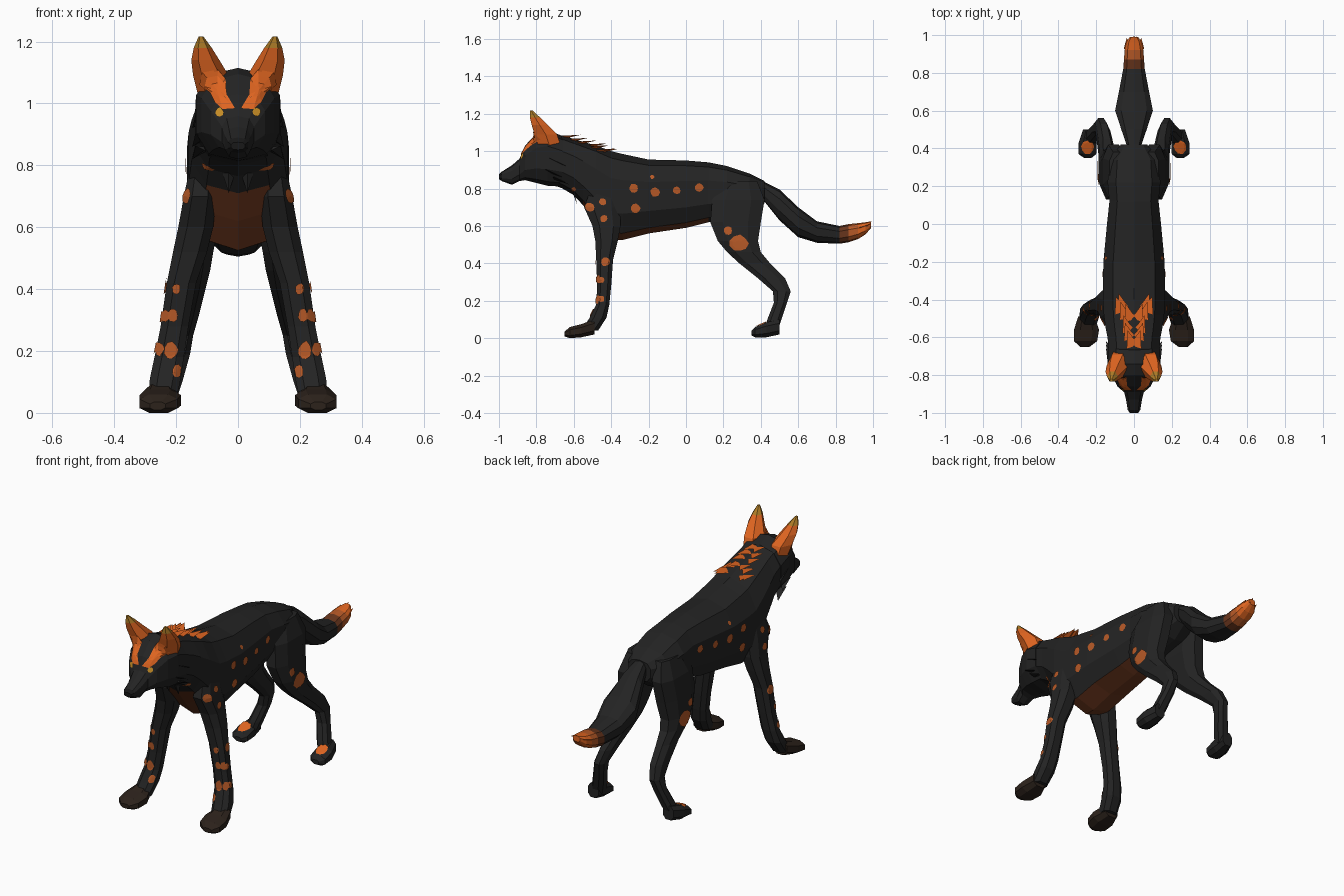
import bpy, bmesh, math, random
from mathutils import Vector
from mathutils.bvhtree import BVHTree

random.seed(4)
if "Cube" in bpy.data.objects:
    bpy.data.objects.remove(bpy.data.objects["Cube"])


def material(name, r, g, b):
    m = bpy.data.materials.new(name)
    m.use_nodes = True
    m.diffuse_color = (r, g, b, 1)
    bsdf = m.node_tree.nodes["Principled BSDF"]
    bsdf.inputs["Base Color"].default_value = (r, g, b, 1)
    bsdf.inputs["Roughness"].default_value = 0.9
    return m


FUR = material("black fur", .017, .017, .017)
NOSE = material("nose black", .009, .009, .009)
ORANGE = material("bright orange", .74, .13, .015)
RUST = material("rust spots", .47, .1, .02)
BELLY = material("belly brown", .14, .036, .012)
PAW = material("paw brown", .025, .016, .011)
EYE = material("amber eyes", .6, .28, .02)
TIP = material("ochre ear tips", .42, .2, .02)


def finish(bm, name, mats):
    mesh = bpy.data.meshes.new(name)
    bm.to_mesh(mesh)
    bm.free()
    for m in mats:
        mesh.materials.append(m)
    obj = bpy.data.objects.new(name, mesh)
    bpy.context.collection.objects.link(obj)
    return obj


def loft(name, sections, axis, mats=(FUR,), rule=None, sides=10, side=1, power=.8):
    """Skin rounded sections: (position, a0, a1, b0, b1) along y (x, z) or z (y, x)."""
    bm = bmesh.new()
    angles = [math.tau * (i + .5) / sides for i in range(sides)]
    wide = max(math.cos(a) for a in angles)
    high = max(math.sin(a) for a in angles)
    rings = []
    for t, a0, a1, b0, b1 in sections:
        ring = []
        for ang in angles:
            c, s = math.cos(ang) / wide, math.sin(ang) / high
            a = (a0 + a1) / 2 + (a1 - a0) / 2 * math.copysign(abs(c) ** power, c)
            b = (b0 + b1) / 2 + (b1 - b0) / 2 * math.copysign(abs(s) ** power, s)
            co = (a * side, t, b) if axis == "y" else (b * side, a, t)
            ring.append(bm.verts.new(co))
        rings.append(ring)
    for lo, hi in zip(rings, rings[1:]):
        for i in range(sides):
            j = (i + 1) % sides
            bm.faces.new((lo[i], lo[j], hi[j], hi[i]))
    bm.faces.new(rings[0])
    bm.faces.new(rings[-1])
    bmesh.ops.recalc_face_normals(bm, faces=bm.faces)
    if rule:
        for f in bm.faces:
            f.material_index = rule(f.calc_center_median(), f.normal)
    return finish(bm, name, mats)


def centred(rows):
    return [(y, -w, w, lo, hi) for y, lo, hi, w in rows]


def tree_of(*objs):
    verts, polys = [], []
    for o in objs:
        n = len(verts)
        verts += [v.co.copy() for v in o.data.vertices]
        polys += [[n + i for i in p.vertices] for p in o.data.polygons]
    return BVHTree.FromPolygons(verts, polys)


def plate(name, tree, outline, direction, mat):
    """Lay a thin patch on a surface by projecting an outline along a direction."""
    d = Vector(direction)
    mid = sum(outline, Vector()) / len(outline)
    anchor = tree.ray_cast(mid - d * 3, d)[0]

    def drop(p):
        hit = tree.ray_cast(p - d * 3, d)[0]
        if hit is None or abs((hit - anchor).dot(d)) > .07:
            hit = tree.find_nearest(p + d * (anchor - p).dot(d))[0]
        return hit - d * .005

    bm = bmesh.new()
    centre = bm.verts.new(drop(mid))
    rings = [[bm.verts.new(drop(mid.lerp(p, k))) for p in outline] for k in (.35, .7, 1)]
    n = len(outline)
    for i in range(n):
        j = (i + 1) % n
        bm.faces.new((centre, rings[0][i], rings[0][j]))
        for r, q in zip(rings, rings[1:]):
            bm.faces.new((r[i], q[i], q[j], r[j]))
    bm.normal_update()
    for f in bm.faces:
        if f.normal.dot(d) > 0:
            f.normal_flip()
    finish(bm, name, [mat])


def spot(name, tree, centre, radius, direction, mat=RUST, stretch=1):
    d = Vector(direction)
    u = Vector((0, 1, 0)) if abs(d.y) < .5 else Vector((1, 0, 0))
    v = d.cross(u)
    pts = []
    for i in range(9):
        a, r = math.tau * i / 9, radius * random.uniform(.9, 1.12)
        pts.append(Vector(centre) + u * r * math.cos(a) + v * r * stretch * math.sin(a))
    plate(name, tree, pts, d, mat)


def tufts(name, blades, mat):
    """Pointed flat locks of fur: (base, tip, width)."""
    bm = bmesh.new()
    for base, tip, width in blades:
        b, t = Vector(base), Vector(tip)
        across = (t - b).cross(Vector((0, .3, 1))).normalized() * width / 2
        lift = (t - b).cross(across).normalized() * width * .2
        q = [bm.verts.new(p) for p in (b - across, b + across, b + lift, t)]
        for tri in ((0, 1, 2), (0, 1, 3), (1, 2, 3), (2, 0, 3)):
            bm.faces.new([q[k] for k in tri])
    bmesh.ops.recalc_face_normals(bm, faces=bm.faces)
    finish(bm, name, [mat])


# Torso and neck, with a brown underside
torso = loft("torso", centred([
    (-.76, .84, 1.06, .10), (-.66, .80, 1.085, .135), (-.6, .765, 1.065, .14),
    (-.55, .71, 1.05, .15), (-.48, .62, 1.03, .16), (-.4, .525, 1.0, .165),
    (-.34, .525, .985, .165), (-.2, .56, .955, .162), (0, .59, .95, .143),
    (.12, .62, .94, .13), (.22, .64, .92, .14), (.34, .66, .88, .13), (.42, .72, .84, .07)]),
    "y", (FUR, BELLY), lambda c, n: int(n.z < -.3 and abs(c.x) < .08 and -.56 < c.y < .17))

# Head and muzzle
head = loft("head", centred([
    (-1, .85, .875, .022), (-.985, .84, .89, .033), (-.93, .82, .925, .042),
    (-.89, .84, .96, .052), (-.86, .845, 1.03, .088), (-.8, .83, 1.095, .118),
    (-.74, .815, 1.115, .135), (-.66, .81, 1.08, .138)]),
    "y", (FUR, NOSE), lambda c, n: int(c.y < -.98), power=.75)

# Tail fading through brown and rust to an orange end
loft("tail", centred([
    (.33, .78, .875, .03), (.42, .73, .835, .04), (.5, .63, .795, .067), (.6, .54, .70, .1),
    (.7, .51, .625, .08), (.82, .505, .6, .057), (.87, .513, .61, .053), (.92, .53, .615, .05),
    (.96, .555, .62, .042), (.99, .59, .625, .022)]),
    "y", (FUR, BELLY, RUST, ORANGE), lambda c, n: (c.y > .82) + (c.y > .87) + (c.y > .92))
tufts("tail_tip_locks", [((x, .93, .59), (x * 1.3, 1 - abs(x) * .5, z), .05)
      for x, z in ((-.03, .61), (0, .63), (.03, .61), (.012, .6))], ORANGE)

front_leg = [(.82, -.5, -.37, .08, .15), (.70, -.545, -.35, .07, .175), (.60, -.5, -.35, .08, .193),
             (.52, -.485, -.365, .1, .21), (.42, -.48, -.39, .135, .23), (.28, -.475, -.4, .16, .25),
             (.18, -.48, -.41, .175, .27), (.11, -.515, -.425, .185, .285), (.04, -.56, -.47, .2, .29)]
front_paw = [(-.65, .235, .285, .01, .035), (-.62, .195, .318, 0, .06),
             (-.56, .185, .318, .005, .075), (-.49, .21, .295, .02, .1)]
hind_leg = [(.84, .2, .38, .05, .13), (.74, .14, .42, .05, .165), (.62, .13, .4, .06, .178),
            (.52, .17, .385, .08, .188), (.46, .22, .4, .09, .188), (.4, .285, .45, .105, .183),
            (.32, .385, .53, .125, .195), (.25, .465, .56, .145, .205), (.19, .47, .54, .155, .22),
            (.1, .435, .51, .18, .25), (.04, .42, .49, .2, .27)]
hind_paw = [(.35, .225, .265, .015, .04), (.37, .2, .293, .005, .06),
            (.43, .197, .293, .005, .085), (.5, .205, .27, .02, .1)]
ear = [(1.03, -.79, -.67, .035, .13), (1.09, -.81, -.69, .03, .145), (1.14, -.825, -.74, .06, .151),
       (1.18, -.835, -.78, .085, .143), (1.217, -.835, -.82, .112, .127)]
mask = [(.01, .985), (.05, .982), (.075, 1.005), (.09, 1.035), (.125, 1.06),
        (.115, 1.1), (.065, 1.11), (.04, 1.08), (.037, 1.03)]

mane, ruff = [], []
body_tree = tree_of(torso)
for s, label in ((1, "left"), (-1, "right")):
    # Legs, paws and ears
    fl = loft(label + "_front_leg", front_leg, "z", sides=8, side=s)
    loft(label + "_front_paw", front_paw, "y", (PAW,), sides=8, side=s)
    hl = loft(label + "_hind_leg", hind_leg, "z", sides=8, side=s)
    hp = loft(label + "_hind_paw", hind_paw, "y", sides=8, side=s)
    er = loft(label + "_ear", ear, "z", (ORANGE, TIP), lambda c, n: int(c.z > 1.18), 6, s, 1)

    # Brow mask and eyes
    face_tree = tree_of(head, er)
    plate(label + "_brow_mask", face_tree, [Vector((x * s, 0, z)) for x, z in mask], (0, 1, 0), ORANGE)
    spot(label + "_eye", tree_of(head), (.06 * s, 0, .972), .014, (0, 1, 0), EYE)

    # Flank, shoulder and thigh spots
    flank = tree_of(torso, fl, hl)
    for y, z, r in ((-.28, .8, .024), (-.18, .862, .011), (-.165, .78, .025), (-.27, .695, .025),
                    (-.05, .79, .021), (.07, .805, .023), (-.515, .7, .025), (-.6, .795, .012),
                    (-.445, .73, .019), (-.44, .64, .02), (-.43, .41, .025), (-.455, .31, .018),
                    (-.455, .21, .018)):
        spot(label + "_flank_spot", flank, (0, y, z), r, (-s, 0, 0))
    spot(label + "_thigh_spot", flank, (0, .28, .507), .052, (-s, 0, 0), stretch=.85)
    spot(label + "_small_thigh_spot", flank, (0, .225, .575), .022, (-s, 0, 0))

    # Foreleg and hind paw patches
    leg_tree = tree_of(fl)
    for x, z, r in ((.2, .4, .014), (.21, .315, .016), (.237, .315, .016),
                    (.217, .203, .022), (.257, .207, .017), (.195, .135, .016)):
        spot(label + "_foreleg_spot", leg_tree, (x * s, 0, z), r, (0, 1, 0), stretch=1.3)
    spot(label + "_paw_patch", tree_of(hp), (.245 * s, .405, 0), .034, (0, 0, -1), ORANGE)

    # Locks along the nape and on the cheeks
    for x, y in ((.008, -.65), (.022, -.61), (.03, -.57), (.018, -.51), (.045, -.5), (.07, -.47), (.055, -.455)):
        top = body_tree.ray_cast(Vector((x * s, y, 2)), Vector((0, 0, -1)))[0]
        mane.append((top, top + Vector((.026 * s, .088, .008)), .065))
    for y, z in ((-.74, .9), (-.72, .96), (-.7, .86)):
        ruff.append(((.11 * s, y, z), (.148 * s, y + .08, z - .04), .06))
    ruff.append(((.03 * s, -.6, .79), (.03 * s, -.58, .71), .05))
tufts("nape_mane", mane, ORANGE)
tufts("cheek_ruff", ruff, FUR)
